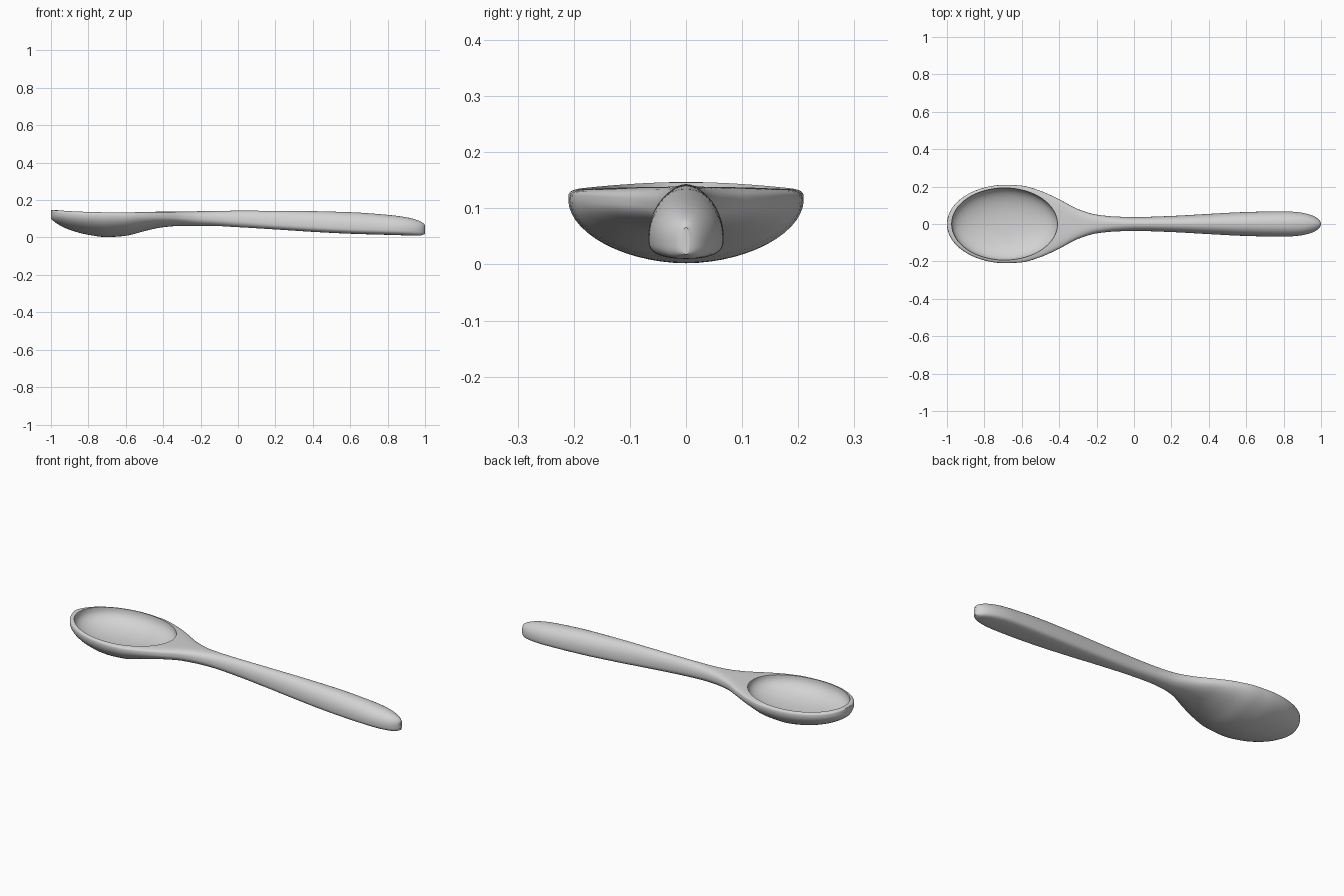
import bpy, bmesh, math

if "Cube" in bpy.data.objects:
    bpy.data.objects.remove(bpy.data.objects["Cube"])

# Station curves along the length: (x, value)
WIDTH = [(-0.68, .21), (-.6, .205), (-.5, .177), (-.4, .132), (-.3, .08), (-.2, .05),
         (-.1, .04), (0, .037), (.2, .043), (.4, .054), (.6, .064), (.75, .067), (1, .067)]
TOP = [(-1, .147), (-.8, .141), (-.6, .138), (-.4, .138), (0, .143), (.3, .142),
       (.6, .135), (.8, .121), (.9, .108), (.96, .092), (.99, .077), (1, .066)]
BOTTOM = [(-1, .1), (-.97, .075), (-.9, .041), (-.8, .014), (-.7, .002), (-.6, .009),
          (-.5, .034), (-.4, .055), (-.3, .062), (-.15, .062), (0, .055), (.2, .043),
          (.4, .03), (.6, .02), (.8, .014), (.97, .01), (1, .018)]
SIDE = [(-1, .122), (-.7, .115), (-.4, .108), (-.2, .1), (0, .09), (.4, .065), (.8, .048), (1, .042)]
TOP_POWER = [(-1, 5), (-.5, 5), (-.35, 4), (-.2, 2.6), (0, 2.1), (1, 2.1)]
LOW_POWER = [(-1, 1.9), (-.4, 1.9), (-.1, 2.1), (.3, 2.8), (.8, 3.2), (1, 3.2)]


def curve(pts, x):
    """Smooth cubic interpolation with limited slopes."""
    def slope(i):
        if i == 0 or i == len(pts) - 1:
            j = min(max(i, 1), len(pts) - 1)
            return (pts[j][1] - pts[j-1][1]) / (pts[j][0] - pts[j-1][0])
        a = (pts[i][1] - pts[i-1][1]) / (pts[i][0] - pts[i-1][0])
        b = (pts[i+1][1] - pts[i][1]) / (pts[i+1][0] - pts[i][0])
        return 0 if a * b <= 0 else 2 * a * b / (a + b)
    x = min(max(x, pts[0][0]), pts[-1][0])
    i = max(k for k in range(len(pts) - 1) if pts[k][0] <= x)
    (x0, y0), (x1, y1) = pts[i], pts[i+1]
    h = x1 - x0
    t = (x - x0) / h
    return (y0 * (1 + 2*t) * (1-t)**2 + h * slope(i) * t * (1-t)**2
            + y1 * t*t * (3 - 2*t) - h * slope(i+1) * t*t * (1-t))


def half_width(x):
    if x < -.68:
        w = .21 * math.sqrt(max(0, 1 - ((x + .68) / -.32) ** 2))
    else:
        w = curve(WIDTH, x)
        if x > .8:
            w *= max(0, 1 - ((x - .8) / .2) ** 2.3) ** .5
    return max(w, .006)


def power(v, n):
    return math.copysign(abs(v) ** (2 / n), v)


def loft(name, rings):
    bm = bmesh.new()
    loops = [[bm.verts.new(p) for p in ring] for ring in rings]
    n = len(rings[0])
    for a, b in zip(loops, loops[1:]):
        for i in range(n):
            bm.faces.new((a[i], a[(i+1) % n], b[(i+1) % n], b[i]))
    bm.faces.new(loops[0])
    bm.faces.new(loops[-1])
    bmesh.ops.recalc_face_normals(bm, faces=bm.faces)
    mesh = bpy.data.meshes.new(name)
    bm.to_mesh(mesh)
    bm.free()
    ob = bpy.data.objects.new(name, mesh)
    bpy.context.collection.objects.link(ob)
    return ob


# Spoon body: bowl, neck and handle in one loft
STATIONS, SEG = 110, 56
rings = []
for s in range(STATIONS + 1):
    x = -math.cos(math.pi * s / STATIONS)
    w, top, low, mid = half_width(x), curve(TOP, x), curve(BOTTOM, x), curve(SIDE, x)
    ring = []
    for k in range(SEG):
        a = 2 * math.pi * k / SEG
        up = math.sin(a) >= 0
        n = curve(TOP_POWER if up else LOW_POWER, x)
        ring.append((x, w * power(math.cos(a), n),
                     mid + (top - mid if up else mid - low) * power(math.sin(a), n)))
    rings.append(ring)
spoon = loft("spoon", rings)

# Hollow of the bowl: straight lip, then a rounded dish
profile = [(1, .25)]
for k in range(17):
    a = math.pi / 2 * k / 16
    profile.append((max(power(math.cos(a), 2.25), .02), .135 - .095 * power(math.sin(a), 2.25)))
hollow = loft("hollow_cutter", [
    [(-.692 + .283 * r * math.cos(2*math.pi*k/64), .193 * r * math.sin(2*math.pi*k/64), z)
     for k in range(64)] for r, z in profile])
hollow.hide_render = True

mat = bpy.data.materials.new("plain grey")
mat.diffuse_color = (.65, .65, .65, 1)
mat.use_nodes = True
mat.node_tree.nodes["Principled BSDF"].inputs["Base Color"].default_value = mat.diffuse_color
for ob in (spoon, hollow):
    ob.data.materials.append(mat)

cut = spoon.modifiers.new("bowl_hollow", 'BOOLEAN')
cut.operation = 'DIFFERENCE'
cut.solver = 'EXACT'
cut.object = hollow
bpy.ops.object.select_all(action='DESELECT')
spoon.select_set(True)
bpy.context.view_layer.objects.active = spoon
bpy.ops.object.modifier_apply(modifier=cut.name)
bpy.data.objects.remove(hollow)
bpy.ops.object.shade_smooth_by_angle(angle=math.radians(40))
